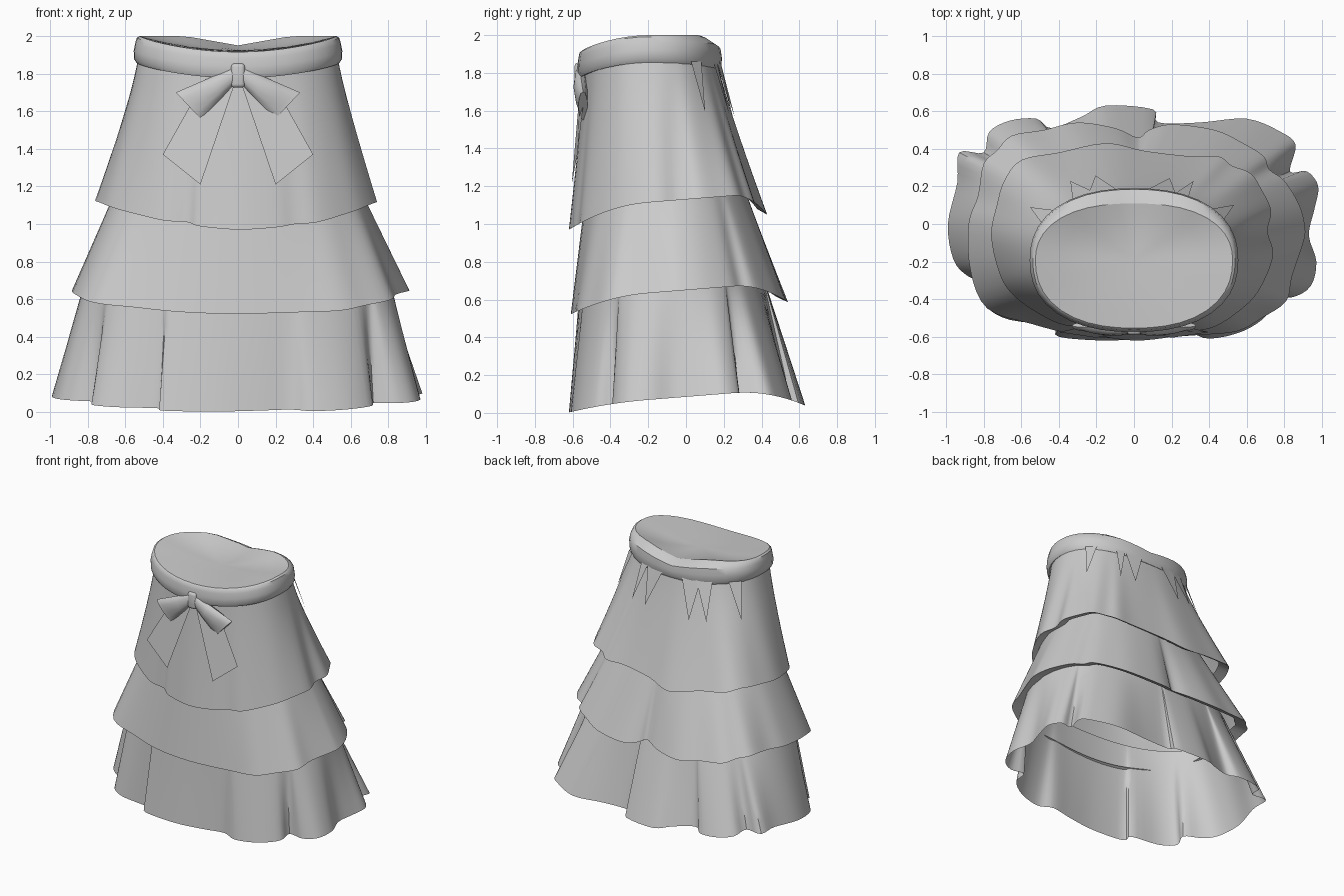
import bpy, bmesh, math
from mathutils import Vector

if "Cube" in bpy.data.objects:
    bpy.data.objects.remove(bpy.data.objects["Cube"])

cloth = bpy.data.materials.new("plain_grey_cloth")
cloth.use_nodes = True
GREY = (0.6, 0.6, 0.6, 1)
cloth.diffuse_color = GREY
cloth.node_tree.nodes["Principled BSDF"].inputs["Base Color"].default_value = GREY


def finish(name, bm, angle=40, closed=False):
    """Turn a bmesh into a smooth-shaded object."""
    bmesh.ops.remove_doubles(bm, verts=bm.verts, dist=.0001)
    if closed:
        bmesh.ops.recalc_face_normals(bm, faces=bm.faces)
    mesh = bpy.data.meshes.new(name)
    bm.to_mesh(mesh)
    bm.free()
    obj = bpy.data.objects.new(name, mesh)
    bpy.context.collection.objects.link(obj)
    mesh.materials.append(cloth)
    bpy.ops.object.select_all(action='DESELECT')
    obj.select_set(True)
    bpy.context.view_layer.objects.active = obj
    bpy.ops.object.shade_smooth_by_angle(angle=math.radians(angle))


def loft(name, rings, capped=False):
    """Skin closed rings of points, first to last."""
    bm = bmesh.new()
    rows = [[bm.verts.new(p) for p in ring] for ring in rings]
    n = len(rows[0])
    for a, b in zip(rows, rows[1:]):
        for i in range(n):
            j = (i + 1) % n
            bm.faces.new((a[i], b[i], b[j], a[j]))
    if capped:
        bm.faces.new(rows[0])
        bm.faces.new(rows[-1])
    finish(name, bm, closed=capped)


def oval(a, rx, front, back, power=2.3):
    """Point on a rounded oval reaching from y = front to y = back."""
    c, s = math.cos(a), math.sin(a)
    k = (abs(c) ** power + abs(s) ** power) ** (-1 / power)
    return rx * c * k, (front + back) / 2 + (back - front) / 2 * s * k


def smooth_outline(points, steps=4):
    """Closed Catmull-Rom curve through the hem points."""
    pts = [Vector(p) for p in points]
    n, out = len(pts), []
    for i in range(n):
        p, q, r, s = (pts[(i + k) % n] for k in (-1, 0, 1, 2))
        for k in range(steps):
            t = k / steps
            out.append(q + (r - p) * t / 2 + (p * 2 - q * 5 + r * 4 - s) * t * t / 2
                       + (q * 3 - p - r * 3 + s) * t ** 3 / 2)
    return out


def tier(name, top, top_z, hem, hem_z, flare=1.0, lip=True, rows=8):
    """Flounce that blends from a plain oval to a wavy hem."""
    rx, front, back = top
    side_z, front_drop, back_drop = hem_z
    outline = smooth_outline(hem)
    # Sorted angles keep the folds from crossing at the top
    angles = sorted(math.atan2((h.y * 2 - front - back) / (back - front), h.x / rx)
                    % math.tau for h in outline)
    rings = [[] for _ in range(rows + 1)]
    for a, h in zip(angles, outline):
        x, y = oval(a, rx, front, back)
        z = side_z + .08 * h.y - front_drop * max(0, (-h.y - .2) / .4) ** 2
        z -= back_drop * max(0, (h.y - .25) / .3) ** 2
        for r in range(rows + 1):
            t = r / rows
            p = Vector((x, y)).lerp(h, t ** flare)
            rings[r].append(Vector((p.x, p.y, top_z + (z - top_z) * t)))
    # Underside turned back to the layer below
    under = [[Vector((p.x * .9, p.y * .9 - .01, p.z + .03)) for p in rings[-1]]] if lip else []
    loft(name, rings + under)
    return rings


# Three flounces; hems run counter-clockwise from the left side
upper = tier("upper_flounce", (.535, -.53, .165), 1.86, [
    (.74, -.17), (.71, -.04), (.73, .07), (.68, .18), (.62, .27), (.52, .31), (.45, .36),
    (.3, .36), (.05, .39), (-.15, .43), (-.4, .38), (-.6, .34), (-.69, .23), (-.73, .1),
    (-.76, -.06), (-.72, -.25), (-.66, -.36), (-.55, -.45), (-.4, -.53), (-.27, -.55),
    (-.2, -.59), (0, -.62), (.2, -.6), (.3, -.57), (.42, -.55), (.55, -.47),
    (.66, -.36)], (1.13, .1, .32), flare=1.12)
tier("middle_flounce", (.62, -.52, .29), 1.25, [
    (.9, -.1), (.91, -.02), (.88, .1), (.8, .23), (.72, .29), (.69, .36), (.58, .43),
    (.43, .5), (.2, .53), (.08, .5), (.02, .46), (-.1, .51), (-.3, .54), (-.48, .5),
    (-.65, .47), (-.73, .39), (-.8, .32), (-.83, .15), (-.88, 0), (-.87, -.25),
    (-.78, -.45), (-.55, -.53), (-.3, -.59), (0, -.61), (.35, -.59), (.55, -.57),
    (.68, -.5), (.81, -.41), (.84, -.28)], (.65, .075, .115))
tier("lower_flounce", (.8, -.555, .4), .75, [
    (.93, -.06), (.96, .08), (.98, .2), (.92, .28), (.83, .28), (.86, .42), (.78, .49),
    (.6, .56), (.35, .54), (.13, .54), (.1, .61), (-.15, .63), (-.28, .57), (-.44, .51),
    (-.52, .56), (-.66, .55), (-.77, .49), (-.8, .38), (-.93, .38), (-.94, .22),
    (-.99, 0), (-.96, -.19), (-.88, -.28), (-.75, -.34), (-.78, -.44), (-.66, -.51),
    (-.43, -.54), (-.4, -.6), (-.13, -.62), (.1, -.6), (.28, -.575), (.4, -.61),
    (.58, -.57), (.71, -.48), (.72, -.38), (.84, -.39), (.94, -.33), (.97, -.2)],
    (.085, .03, .06), lip=False)

# Broad pleats pressed flat under the back of the waistband
bm = bmesh.new()
centre = Vector((0, -.19, 0))
for degrees in (28, 52, 68, 112, 128, 152):
    c = min(range(len(upper[0])), key=lambda i: abs(
        math.atan2(upper[0][i].y + .19, upper[0][i].x) - math.radians(degrees)))
    corners = []
    for p in (upper[0][c - 2], upper[3][c], upper[0][c + 2]):
        out = (p - centre) * Vector((1, 1, 0))
        corners.append(bm.verts.new(p + out.normalized() * .02))
    bm.faces.new(corners)
finish("back_pleats", bm)

# Waistband: high at the sides, dipping at the front, leaning in and notched at the back
SEGMENTS = 40


def band_ring(scale, height):
    ring = []
    for i in range(SEGMENTS):
        a = math.tau * i / SEGMENTS
        x, y = oval(a, .555, -.575, .19)
        s = math.sin(a)
        if s < 0:
            low, high = 1.855 - .08 * s * s, 2 - .085 * s * s
        else:
            low, high = 1.855 - .035 * s * s, 2 - .05 * max(0, 1 - abs(x) / .3)
        lean = .06 * max(0, s) * max(0, height * 4 - 3)
        ring.append((x * scale, -.19 + (y + .19) * scale - lean, low + (high - low) * height))
    return ring


loft("waistband", [band_ring(s, h) for s, h in
                   ((.945, 1), (.97, .94), (.985, .75), (1, .45), (.995, .15), (.97, 0), (.92, .03))])

# Dished cover closing the waist
hub = Vector((0, -.19, 1.925))
loft("waist_cover", [[hub.lerp(Vector((x, y, hub.z + (z - hub.z) * k)), k)
                      for x, y, z in band_ring(.945, 1)]
                     for k in (0, .25, .5, .75, 1)])

# Bow: two puffed loops and two flat tails, mirrored
for side, label in ((1, "left"), (-1, "right")):
    rings = []
    for t in (0, .15, .4, .7, .92, 1):
        mid = Vector((.02 + .24 * t, -.565 + .02 * t, 1.79 - .165 * t))
        half = Vector((.07 * t, 0, .045 + .03 * t))
        depth = .02 + .02 * math.sin(math.pi * min(t, .92))
        ring = []
        for i in range(12):
            a = math.tau * i / 12
            p = mid + half * math.cos(a) + Vector((0, depth * math.sin(a), 0))
            ring.append((p.x * side, p.y, p.z))
        rings.append(ring)
    loft("bow_loop_" + label, rings, capped=True)

    bm = bmesh.new()
    tail = [bm.verts.new((x * side, y, z)) for x, y, z in
            ((.02, -.56, 1.74), (.2, -.605, 1.21), (.4, -.575, 1.37), (.26, -.545, 1.62))]
    bm.faces.new(tail if side > 0 else tail[::-1])
    finish("bow_tail_" + label, bm)

# Knot
bm = bmesh.new()
bmesh.ops.create_cube(bm, size=1)
for v in bm.verts:
    v.co = Vector((v.co.x * .075, v.co.y * .06 - .56, v.co.z * .13 + 1.79))
bmesh.ops.bevel(bm, geom=bm.edges[:], offset=.02, segments=3, affect='EDGES', profile=.5)
finish("bow_knot", bm, 60)
